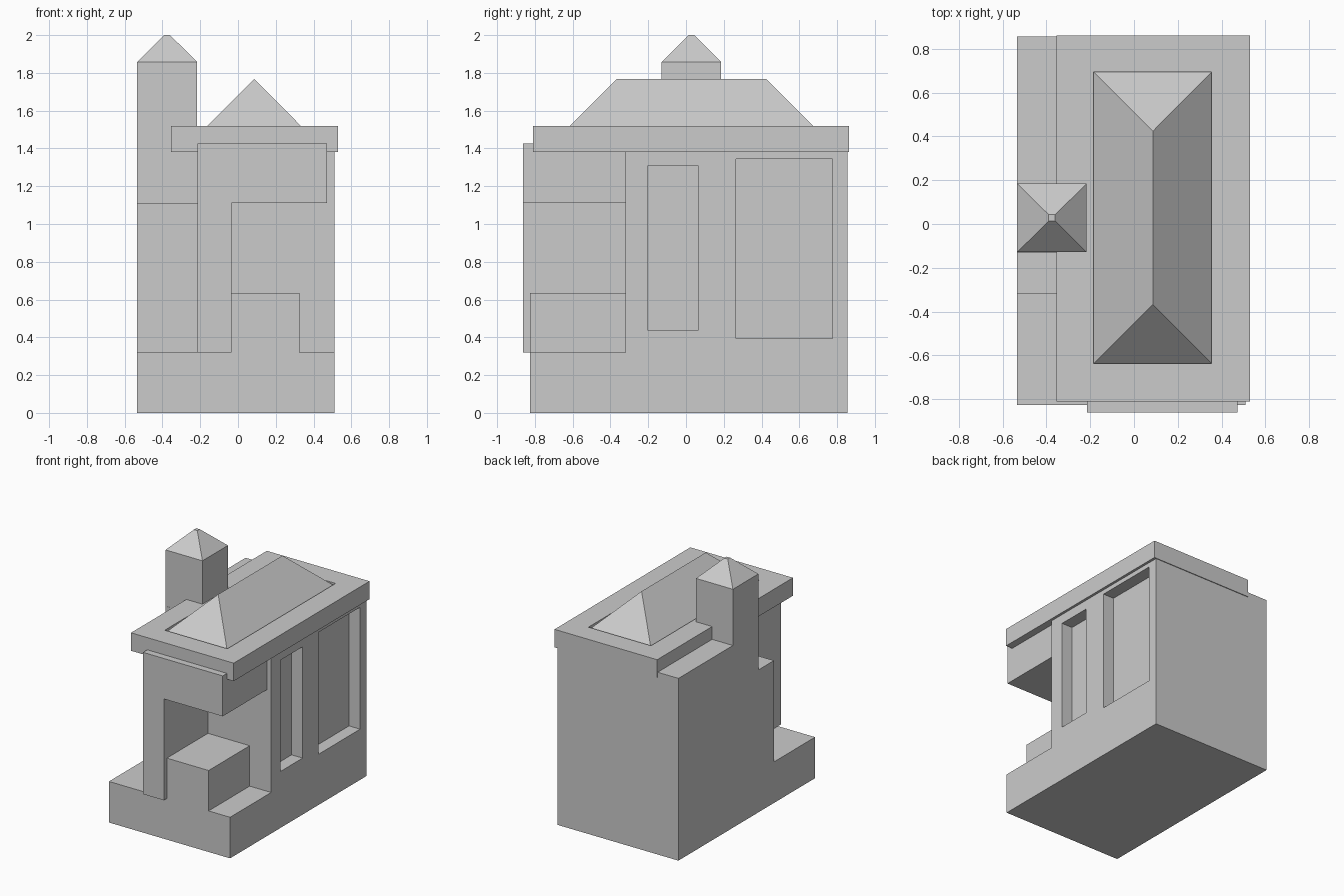
import bpy, bmesh
from mathutils import Vector

if "Cube" in bpy.data.objects:
    bpy.data.objects.remove(bpy.data.objects["Cube"])


def finish(name, bm):
    bmesh.ops.remove_doubles(bm, verts=bm.verts, dist=1e-5)
    bmesh.ops.recalc_face_normals(bm, faces=bm.faces)
    mesh = bpy.data.meshes.new(name)
    bm.to_mesh(mesh)
    bm.free()
    obj = bpy.data.objects.new(name, mesh)
    bpy.context.collection.objects.link(obj)
    return obj


def prism(name, outline, move):
    """Extrude a flat outline along a vector."""
    bm = bmesh.new()
    face = bm.faces.new([bm.verts.new(p) for p in outline])
    ext = bmesh.ops.extrude_face_region(bm, geom=[face], use_keep_orig=True)
    verts = [v for v in ext["geom"] if isinstance(v, bmesh.types.BMVert)]
    bmesh.ops.translate(bm, verts=verts, vec=Vector(move))
    return finish(name, bm)


def stack(name, *levels):
    """Join rectangles (x0, x1, y0, y1, z) from first to last."""
    bm = bmesh.new()
    rings = [[bm.verts.new(p) for p in ((a, c, z), (b, c, z), (b, d, z), (a, d, z))]
             for a, b, c, d, z in levels]
    bm.faces.new(rings[0])
    for low, high in zip(rings, rings[1:]):
        for i in range(4):
            j = (i + 1) % 4
            bm.faces.new((low[i], low[j], high[j], high[i]))
    if levels[-1][0] < levels[-1][1]:
        bm.faces.new(rings[-1])
    return finish(name, bm)


def box(name, x0, x1, y0, y1, z0, z1):
    return stack(name, (x0, x1, y0, y1, z0), (x0, x1, y0, y1, z1))


def cut(target, cutter):
    cutter.hide_render = True
    cutter.display_type = 'WIRE'
    mod = target.modifiers.new(cutter.name, 'BOOLEAN')
    mod.operation = 'DIFFERENCE'
    mod.solver = 'EXACT'
    mod.object = cutter
    bpy.context.view_layer.objects.active = target
    bpy.ops.object.modifier_apply(modifier=mod.name)
    bpy.data.objects.remove(cutter)


LEFT, RIGHT, FRONT, BACK, WALL = -0.534, 0.51, -0.826, 0.856, -0.32

# main building with the low front terrace
side = [(FRONT, 0), (BACK, 0), (BACK, 1.42), (WALL, 1.42), (WALL, 0.32), (FRONT, 0.32)]
body = prism("house_body", [(LEFT, y, z) for y, z in side], (RIGHT - LEFT, 0, 0))

# lowered corner in front of the tower, and two window recesses on the right
cut(body, box("corner_cutter", -0.7, -0.215, -0.5, -0.13, 1.11, 1.6))
cut(body, box("narrow_window_cutter", 0.415, 0.7, -0.203, 0.067, 0.44, 1.307))
cut(body, box("wide_window_cutter", 0.415, 0.7, 0.264, 0.775, 0.395, 1.345))

# porch: pillar wall with overhanging lintel
porch = [(-0.215, 0.32), (-0.035, 0.32), (-0.035, 1.11),
         (0.472, 1.11), (0.472, 1.425), (-0.215, 1.425)]
prism("porch_lintel_and_pillar", [(x, -0.862, z) for x, z in porch], (0, 0.862 + WALL, 0))

# block standing on the terrace
box("terrace_block", -0.035, 0.325, FRONT, WALL, 0.32, 0.635)

# roof slab with a shallow sunken hipped roof
pit = (-0.185, 0.355, -0.638, 0.695)
stack("roof",
      (-0.355, 0.53, -0.81, 0.862, 1.38),
      (-0.355, 0.53, -0.81, 0.862, 1.52),
      (*pit, 1.52),
      (*pit, 1.497),
      (0.086, 0.086, -0.367, 0.424, 1.768))

# chimney tower with a pyramid cap
shaft = (LEFT, -0.216, -0.129, 0.185)
stack("tower",
      (*shaft, 1.42),
      (*shaft, 1.858),
      (-0.39, -0.36, 0.013, 0.043, 2.0))
